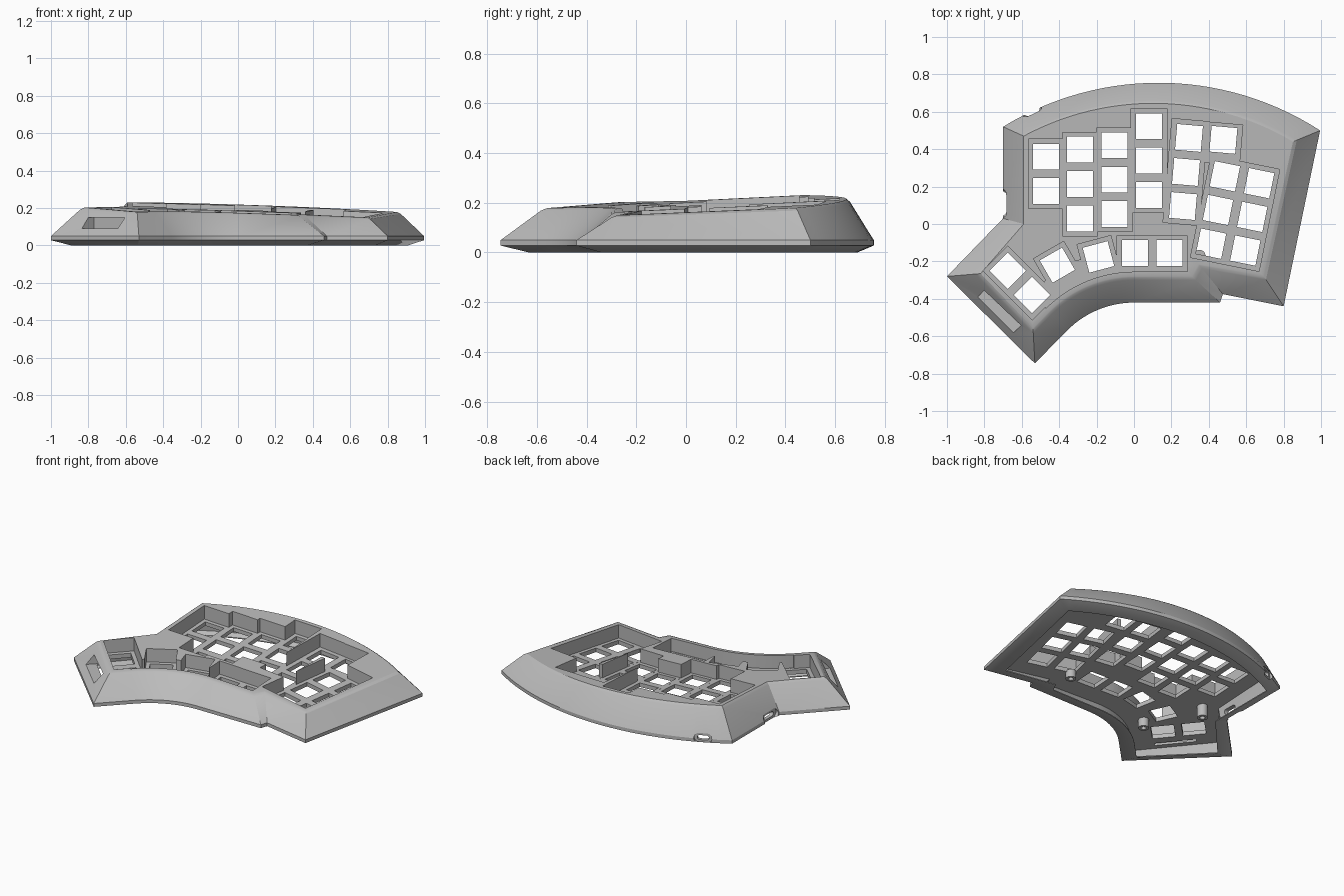
import bpy, bmesh, math
from mathutils import Vector, Matrix

if "Cube" in bpy.data.objects:
    bpy.data.objects.remove(bpy.data.objects["Cube"])

grey = bpy.data.materials.new("light_grey_plastic")
grey.use_nodes = True
grey.diffuse_color = (0.5, 0.5, 0.5, 1)
grey.node_tree.nodes["Principled BSDF"].inputs["Base Color"].default_value = (0.5, 0.5, 0.5, 1)

POCKET_DEPTH = 0.09
PLATE_THICKNESS = 0.025
KEY = 0.187


def rim_z(p):
    """Height of the tented rim plane."""
    return 0.187 - 0.035 * p[0] + 0.049 * p[1]


def floor_z(p):
    return rim_z(p) - POCKET_DEPTH


def under_z(p):
    return floor_z(p) - PLATE_THICKNESS


def arc(a, b, c, n=28):
    """Points of the circular arc from a through b to c."""
    a, b, c = Vector(a), Vector(b), Vector(c)
    u, v = b - a, c - a
    d = 2 * (u.x * v.y - u.y * v.x)
    o = a + Vector((v.y * u.length_squared - u.y * v.length_squared,
                    u.x * v.length_squared - v.x * u.length_squared)) / d
    r, e = a - o, c - o
    sweep = math.atan2(r.x * e.y - r.y * e.x, r.dot(e))
    return [o + Matrix.Rotation(sweep * i / n, 2) @ r for i in range(n + 1)]


def rect(x, y, w, h, deg=0):
    rot = Matrix.Rotation(math.radians(deg), 2)
    return [Vector((x, y)) + rot @ Vector((sx * w / 2, sy * h / 2))
            for sx, sy in ((-1, -1), (1, -1), (1, 1), (-1, 1))]


def capsule(length, height, n=8):
    r = height / 2
    pts = []
    for side, start in ((1, -90), (-1, 90)):
        for i in range(n + 1):
            t = math.radians(start + 180 * i / n)
            pts.append(Vector((side * (length / 2 - r) + r * math.cos(t), r * math.sin(t))))
    return pts


def ring(pts, z):
    return [Vector((p[0], p[1], z(p) if callable(z) else z)) for p in pts]


def prism(pts, z0, z1):
    return [ring(pts, z0), ring(pts, z1)]


def facing(rings, x, y, z, deg):
    """Turn a prism so that it runs out sideways from a wall."""
    m = (Matrix.Translation((x, y, z)) @ Matrix.Rotation(math.radians(deg), 4, "Z")
         @ Matrix.Rotation(math.pi / 2, 4, "X"))
    return [[m @ p for p in r] for r in rings]


def loft(name, solids):
    """Make one object out of closed solids, each a stack of rings."""
    bm = bmesh.new()
    for rings in solids:
        rows = [[bm.verts.new(p) for p in r] for r in rings]
        n = len(rows[0])
        for lo, hi in zip(rows, rows[1:]):
            for i in range(n):
                j = (i + 1) % n
                bm.faces.new((lo[i], lo[j], hi[j], hi[i]))
        bm.faces.new(rows[0][::-1])
        bm.faces.new(rows[-1])
    bmesh.ops.triangulate(bm, faces=bm.faces[:])
    bmesh.ops.recalc_face_normals(bm, faces=bm.faces[:])
    mesh = bpy.data.meshes.new(name)
    bm.to_mesh(mesh)
    bm.free()
    mesh.materials.append(grey)
    ob = bpy.data.objects.new(name, mesh)
    bpy.context.collection.objects.link(ob)
    return ob


def measure(mesh):
    """Volume and plan size, to check that a cut came out sound."""
    bm = bmesh.new()
    bm.from_mesh(mesh)
    volume = bm.calc_volume()
    xs, ys = [v.co.x for v in bm.verts] or [0], [v.co.y for v in bm.verts] or [0]
    bm.free()
    return volume, Vector((max(xs) - min(xs), max(ys) - min(ys)))


def cut(target, solids):
    cutter = loft("cutter", solids)
    cutter.hide_render = True
    mod = target.modifiers.new("cut", "BOOLEAN")
    mod.operation = "DIFFERENCE"
    mod.object = cutter
    volume, size = measure(target.data)
    for solver in ("MANIFOLD", "EXACT", "FLOAT"):
        mod.solver = solver
        bpy.context.view_layer.update()
        deps = bpy.context.evaluated_depsgraph_get()
        mesh = bpy.data.meshes.new_from_object(target.evaluated_get(deps))
        new_volume, new_size = measure(mesh)
        if (new_size - size).length < 0.001 and 0.1 * volume < new_volume < volume:
            target.data = mesh
            break
    target.modifiers.clear()
    bpy.data.objects.remove(cutter)


# Matching outlines, counter-clockwise: widest edge and top rim
outer = ([Vector(p) for p in ((-0.70, 0.03), (-1.0, -0.28), (-0.53, -0.745))]
         + arc((-0.354, -0.566), (-0.191, -0.458), (0, -0.42), 16)
         + [Vector(p) for p in ((0.46, -0.42), (0.475, -0.375), (0.80, -0.44))]
         + arc((0.995, 0.50), (0.12, 0.755), (-0.70, 0.52)))
rim = ([Vector(p) for p in ((-0.59, 0.0), (-0.82, -0.265), (-0.54, -0.557))]
       + arc((-0.453, -0.467), (-0.245, -0.329), (0, -0.28), 16)
       + [Vector(p) for p in ((0.31, -0.28), (0.345, -0.215), (0.69, -0.275))]
       + arc((0.85, 0.44), (0.12, 0.645), (-0.59, 0.47)))


def between(t):
    return [a.lerp(b, t) for a, b in zip(outer, rim)]


def shell_ring(t, f):
    return [Vector((p.x, p.y, 0.05 + f * (rim_z(q) - 0.05))) for p, q in zip(between(t), rim)]


# Sloping outer case with an undercut foot and a softened rim
case = loft("keyboard_case", [[
    ring(between(0.6), 0), ring(outer, 0.028), ring(outer, 0.05),
    shell_ring(0.86, 0.92), shell_ring(0.95, 0.975), ring(rim, rim_z)]])

# Hollow underside
cut(case, [[ring(between(0.68), -0.02), ring(between(0.68), 0.006),
            ring(between(0.38), 0.022), ring(between(0.5), under_z)]])

# Key wells
wells = [
    rect(-0.47, 0.268, KEY, 0.372), rect(-0.289, 0.213, KEY + 0.002, 0.555),
    rect(-0.104, 0.237, KEY + 0.004, 0.555), rect(0.08, 0.34, 0.193, 0.555),
    rect(0.276, 0.278, 0.194, 0.557, -5), rect(0.476, 0.43, 0.193, 0.215, -5),
    rect(0.5405, 0.0565, 0.374, 0.556, -11.5),
    rect(0.097, -0.155, 0.374, KEY), rect(-0.19, -0.176, KEY, KEY, 15),
    rect(-0.41, -0.22, KEY, KEY, 30), rect(-0.61, -0.315, KEY, 0.372, 45),
]
# Curved front strip joining the thumb wells
wells.append(arc((-0.47, -0.45), (-0.254, -0.306), (0, -0.255), 16)
             + [Vector(p) for p in ((0.285, -0.253), (0.27, -0.15), (-0.19, -0.17),
                                    (-0.41, -0.22), (-0.53, -0.38))])
for i, well in enumerate(wells):
    cut(case, [prism(well, lambda p: floor_z(p) + 0.0003 * i, 0.5)])

# Switch holes through the plate
keys = []
for x, y, count in ((-0.47, 0.176, 2), (-0.289, 0.03, 3), (-0.104, 0.053, 3), (0.08, 0.155, 3)):
    keys += [(x, y + 0.184 * i, 0) for i in range(count)]
keys += [(0.262 + 0.016 * i, 0.096 + 0.182 * i, -5) for i in range(3)] + [(0.478, 0.45, -5)]
keys += [(0.412 + 0.183 * c + 0.037 * r, -0.105 - 0.037 * c + 0.18 * r, -11.5)
         for c in range(2) for r in range(3)]
keys += [(0.005, -0.155, 0), (0.19, -0.155, 0), (-0.19, -0.176, 15), (-0.41, -0.22, 30),
         (-0.675, -0.25, 45), (-0.545, -0.38, 45)]
for x, y, deg in keys:
    cut(case, [prism(rect(x, y, 0.138, 0.138, deg), -0.1, 0.4)])

# Window in the thumb end wall, open to the hollow below
cut(case, [facing(prism(rect(0, 0, 0.27, 0.06), -0.06, 0.2), -0.718, -0.465, 0.12, -45)])
cut(case, [prism(rect(-0.686, -0.433, 0.25, 0.024, -45), 0.05, 0.12)])

# Cable ports: shallow recess and through hole
for x, y, deg, length in ((-0.70, 0.11, -90, 0.15), (-0.545, 0.605, -155, 0.11)):
    cut(case, [facing(prism(capsule(length, 0.06), -0.02, 0.1), x, y, 0.05, deg)])
    cut(case, [facing(prism(capsule(length * 0.65, 0.03), -0.09, 0.1), x, y, 0.05, deg)])

# Screw bosses under the plate
bosses = []
for i, (x, y) in enumerate(((0.35, -0.17), (-0.55, -0.02), (-0.36, -0.34))):
    def disc(r):
        return [Vector((x, y)) + Matrix.Rotation(math.tau * k / 20, 2) @ Vector((r, 0))
                for k in range(20)]
    boss = loft("screw_boss_%d" % (i + 1), [prism(disc(0.032), 0.012, lambda p: under_z(p) + 0.01)])
    cut(boss, [prism(disc(0.016), 0, 0.045)])
    bosses.append(boss)

# Smooth curved walls, crisp edges
bpy.ops.object.select_all(action="DESELECT")
for ob in [case] + bosses:
    ob.select_set(True)
bpy.context.view_layer.objects.active = case
bpy.ops.object.shade_smooth_by_angle(angle=math.radians(25))
